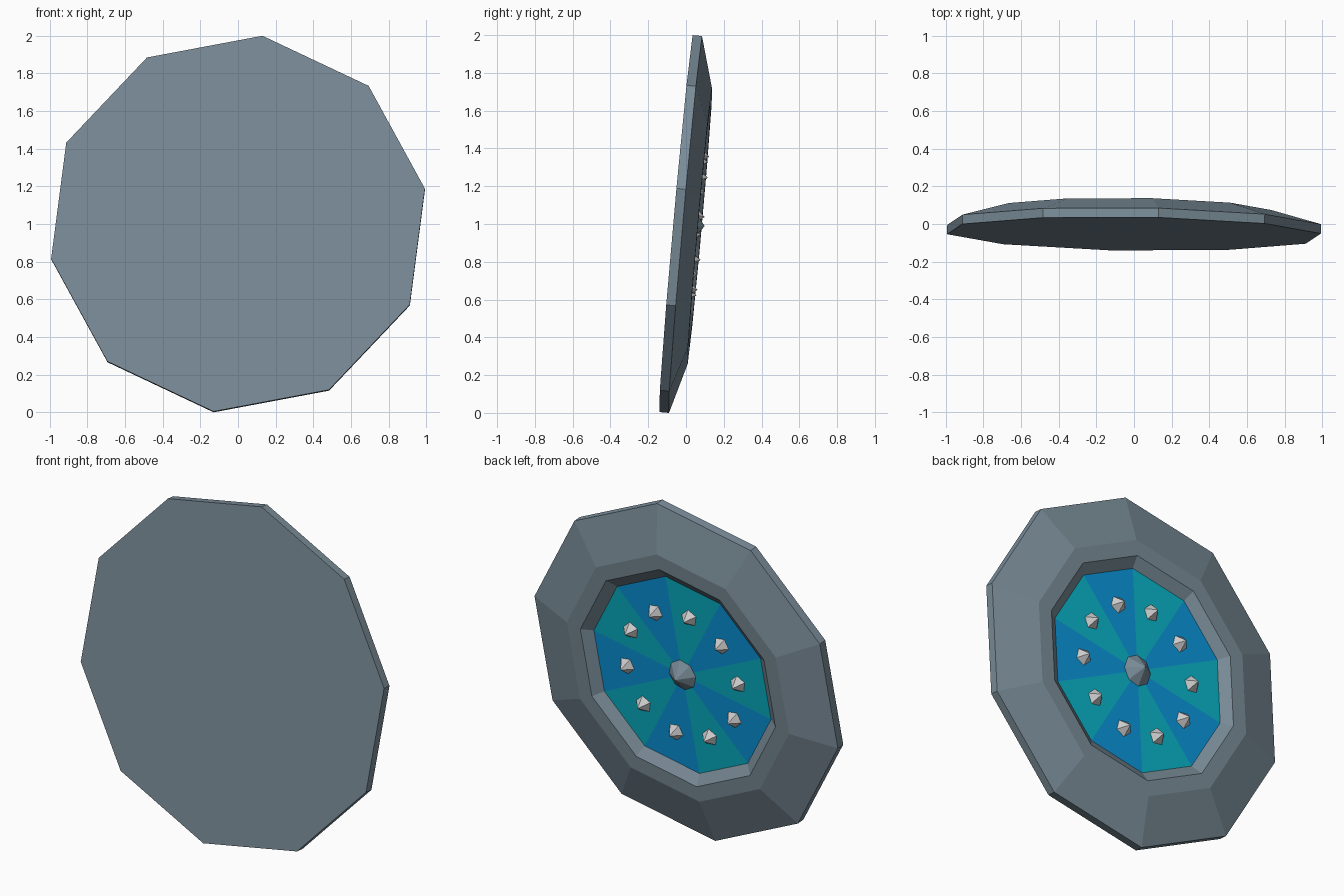
import bpy, bmesh
from math import sin, cos, radians
from mathutils import Matrix, Vector

if "Cube" in bpy.data.objects:
    bpy.data.objects.remove(bpy.data.objects["Cube"])

SIDES = 10
START = radians(97.4)          # angle of the first corner, seen from the back
STEP = radians(-36)            # clockwise seen from the back

# Tilted frame: local Z is the shield's back normal, local Y is up, local X is world -x
n = Vector((0.015, 1, -0.0895)).normalized()
u = Vector((-1, 0, 0))
u = (u - n * u.dot(n)).normalized()
w = n.cross(u)
FRAME = Matrix((u, w, n)).transposed().to_4x4()
FRAME.translation = (0, -0.0525, 1.002)


def material(name, color):
    m = bpy.data.materials.new(name)
    m.diffuse_color = (*color, 1)
    m.use_nodes = True
    m.node_tree.nodes["Principled BSDF"].inputs["Base Color"].default_value = m.diffuse_color
    return m


def finish(name, bm, mats):
    bmesh.ops.recalc_face_normals(bm, faces=bm.faces)
    me = bpy.data.meshes.new(name)
    bm.to_mesh(me)
    bm.free()
    for m in mats:
        me.materials.append(m)
    ob = bpy.data.objects.new(name, me)
    ob.matrix_world = FRAME
    bpy.context.collection.objects.link(ob)
    return ob


def polar(r, i, h):
    a = START + i * STEP
    return Vector((r * cos(a), r * sin(a), h))


def spike(name, sides, radius, height, base, angle, mat):
    """Low-sided cone standing on the recess floor."""
    bm = bmesh.new()
    bmesh.ops.create_cone(bm, cap_ends=True, segments=sides, radius1=radius, radius2=0, depth=height,
                          matrix=Matrix.Translation(base + Vector((0, 0, height / 2)))
                          @ Matrix.Rotation(angle, 4, 'Z'))
    finish(name, bm, (mat,))


steel = material("steel", (0.195, 0.265, 0.315))
blue = material("blue", (0.003, 0.31, 0.72))
teal = material("teal", (0.003, 0.46, 0.58))
silver = material("silver", (0.9, 0.9, 0.9))

FLOOR = 0.084

# Body: flat front, sloped back, raised band and recess wall
bm = bmesh.new()
profile = [(1.01, 0), (1.01, 0.05), (0.74, 0.126), (0.65, 0.126), (0.59, FLOOR)]
rings = [[bm.verts.new(polar(r, i, h)) for i in range(SIDES)] for r, h in profile]
bm.faces.new(rings[0])
for a, b in zip(rings, rings[1:]):
    for i in range(SIDES):
        j = (i + 1) % SIDES
        bm.faces.new((a[i], a[j], b[j], b[i]))
finish("shield_body", bm, (steel,))

# Alternating coloured wedges on the recess floor
bm = bmesh.new()
hub = bm.verts.new((0, 0, FLOOR))
edge = [bm.verts.new(polar(0.59, i, FLOOR)) for i in range(SIDES)]
for i in range(SIDES):
    f = bm.faces.new((hub, edge[(i + 1) % SIDES], edge[i]))
    f.material_index = i % 2
panels = finish("wedge_panels", bm, (teal, blue))
if panels.data.polygons[0].normal.z < 0:
    panels.data.flip_normals()

# One faceted stud per wedge, and the centre boss
for i in range(SIDES):
    spike(f"stud_{i + 1}", 5, 0.05, 0.058, polar(0.375, i + 0.5, FLOOR), START + (i + 0.5) * STEP, silver)
spike("centre_boss", 8, 0.09, 0.068, Vector((0, 0, FLOOR)), START, steel)
